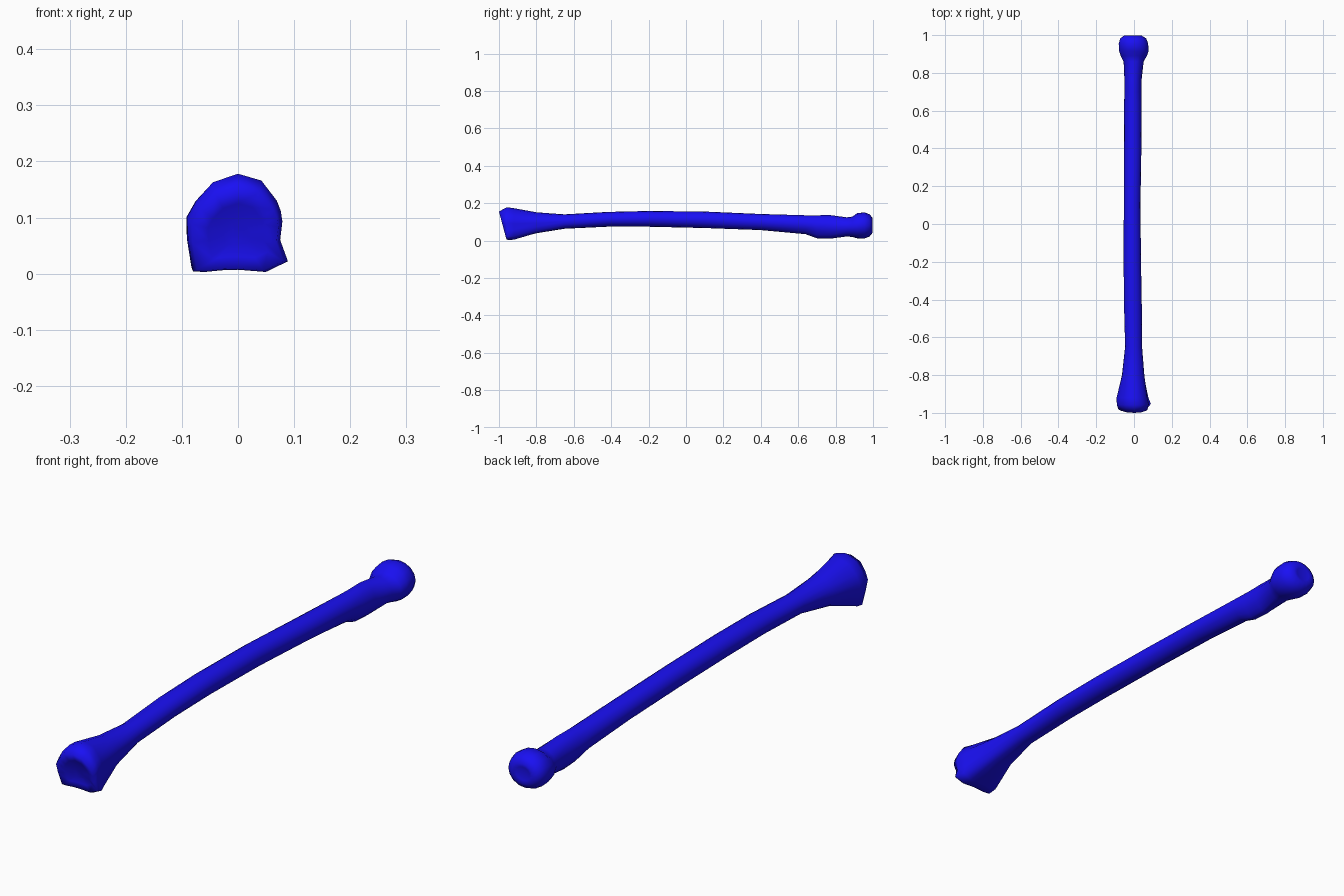
import bpy, bmesh, math
from mathutils import Vector

if "Cube" in bpy.data.objects:
    bpy.data.objects.remove(bpy.data.objects["Cube"])

# Wide-end outline (x, z), counter-clockwise from the right side
END = [(.08, .093), (.077, .112), (.07, .13), (.042, .166), (0, .178), (-.045, .163),
       (-.075, .13), (-.092, .1), (-.09, .06), (-.081, .004), (-.06, .003),
       (-.03, .006), (0, .007), (.05, .003), (.09, .022), (.076, .06)]
N = len(END)

# Stations along the bone: y, x centre, half width, z min, z max
STATIONS = [
    (-.98, 0, .082, .006, .155), (-.955, 0, .09, .003, .178),
    (-.92, -.006, .086, .004, .173), (-.8, -.003, .061, .038, .151),
    (-.65, -.002, .045, .063, .14), (-.42, -.006, .047, .074, .153),
    (-.2, -.009, .046, .074, .158), (.1, -.01, .044, .067, .155),
    (.4, -.007, .046, .056, .142), (.64, -.006, .046, .034, .135),
    (.7, -.005, .046, .012, .135), (.77, -.005, .046, .01, .136),
    (.86, -.002, .053, .022, .124), (.89, -.001, .069, .019, .128),
    (.915, -.001, .078, .012, .146), (.955, -.003, .078, .011, .151),
    (.982, -.004, .069, .022, .14), (.998, -.006, .046, .042, .12)]


def clamp(t):
    return max(0, min(1, t))


def ring(bm, y, xc, half, z0, z1):
    """Cross-section: an ellipse that turns into the wide-end outline."""
    blend = clamp((-.62 - y) / .33) ** 1.3
    keel = .35 * math.exp(-((y - .71) / .08) ** 2)     # tuberosity narrows below
    tilt = -.02 * clamp((-.95 - y) / .03)              # slanted joint face
    verts = []
    for i, (x, z) in enumerate(END):
        a = math.tau * i / N
        u = math.cos(a) * (1 - blend) + x / .091 * blend
        v = math.sin(a) * (1 - blend) + (z - .0905) / .0875 * blend
        u *= 1 + keel * min(v, 0)
        verts.append(bm.verts.new((xc + u * half, y + tilt * v,
                                   (z0 + z1) / 2 + v * (z1 - z0) / 2)))
    return verts


def bridge(bm, r0, r1):
    for i in range(N):
        j = (i + 1) % N
        bm.faces.new((r0[i], r0[j], r1[j], r1[i]))


def dish(bm, outer, depth):
    """Close an end with a shallow hollow."""
    mid = sum((v.co for v in outer), Vector()) / N
    for scale, sink in ((.65, .6), (.3, 1)):
        inner = [bm.verts.new(mid + (v.co - mid) * scale + Vector((0, depth * sink, 0)))
                 for v in outer]
        if scale == .65:
            bridge(bm, outer, inner)
        else:
            bridge(bm, last, inner)
        last = inner
    bm.faces.new(last)


# Loft the bone through all stations and close both ends
bm = bmesh.new()
rings = [ring(bm, *s) for s in STATIONS]
for r0, r1 in zip(rings, rings[1:]):
    bridge(bm, r0, r1)
dish(bm, rings[0], .012)
dish(bm, rings[-1], -.004)
bmesh.ops.recalc_face_normals(bm, faces=bm.faces[:])
for f in bm.faces:
    f.smooth = True

mesh = bpy.data.meshes.new("forearm_bone")
bm.to_mesh(mesh)
bm.free()
bone = bpy.data.objects.new("forearm_bone", mesh)
bpy.context.collection.objects.link(bone)

# Blue material
mat = bpy.data.materials.new("blue")
mat.diffuse_color = (.01, .005, .9, 1)
mat.use_nodes = True
mat.node_tree.nodes["Principled BSDF"].inputs["Base Color"].default_value = mat.diffuse_color
mesh.materials.append(mat)
